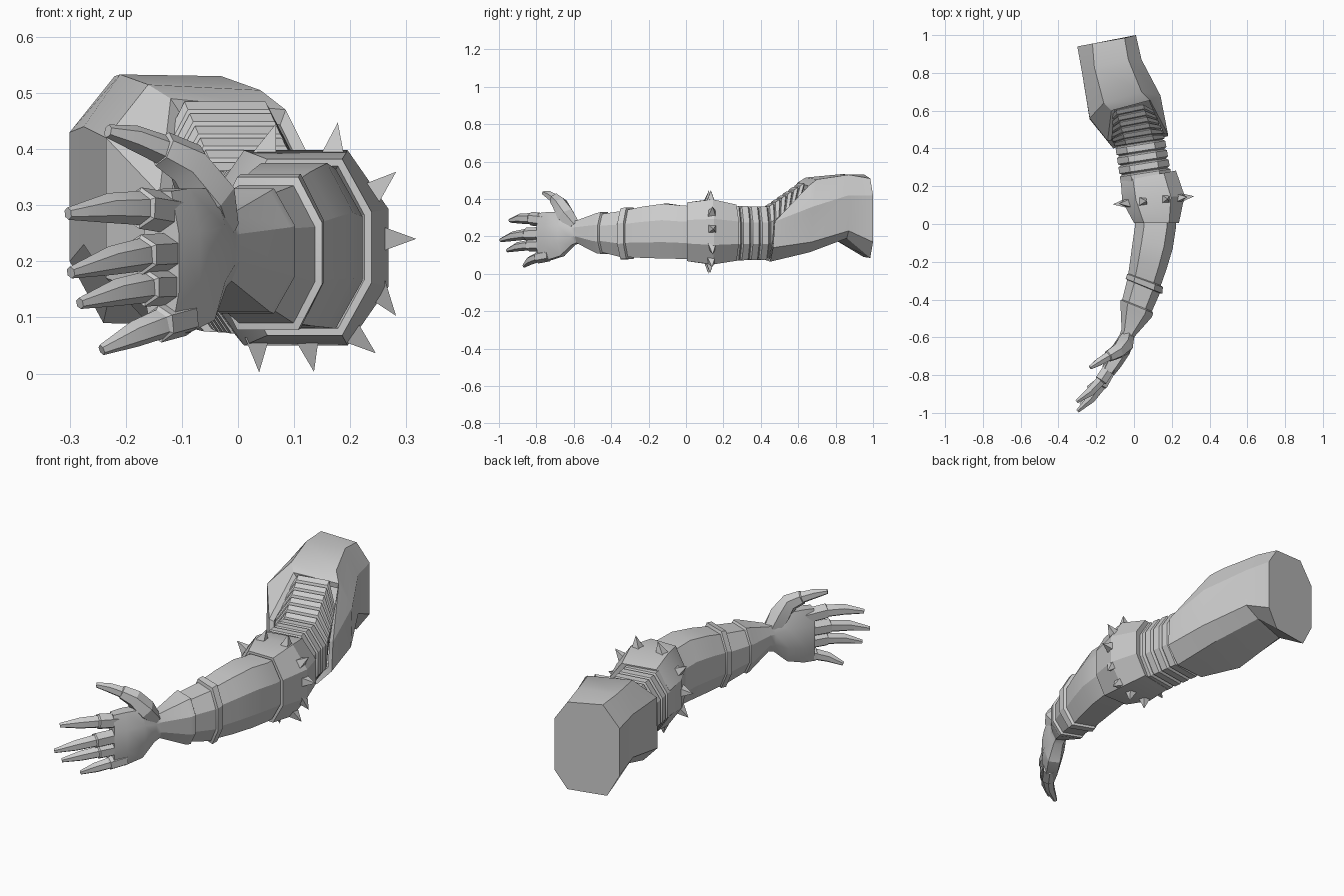
import bpy, bmesh, math
from mathutils import Vector

if "Cube" in bpy.data.objects:
    bpy.data.objects.remove(bpy.data.objects["Cube"])

grey = bpy.data.materials.new("plain_grey")
grey.diffuse_color = (0.6, 0.6, 0.6, 1)
grey.use_nodes = True
grey.node_tree.nodes["Principled BSDF"].inputs["Base Color"].default_value = grey.diffuse_color


def finish(name, bm, angle=24):
    bmesh.ops.recalc_face_normals(bm, faces=bm.faces)
    me = bpy.data.meshes.new(name)
    bm.to_mesh(me)
    bm.free()
    ob = bpy.data.objects.new(name, me)
    bpy.context.collection.objects.link(ob)
    me.materials.append(grey)
    bpy.ops.object.select_all(action='DESELECT')
    ob.select_set(True)
    bpy.context.view_layer.objects.active = ob
    bpy.ops.object.shade_smooth_by_angle(angle=math.radians(angle))
    return ob


def loft(name, rings):
    """Skin a list of closed rings and cap both ends."""
    bm = bmesh.new()
    loops = [[bm.verts.new(p) for p in ring] for ring in rings]
    for a, b in zip(loops, loops[1:]):
        for i in range(len(a)):
            j = (i + 1) % len(a)
            bm.faces.new((a[i], a[j], b[j], b[i]))
    bm.faces.new(loops[0])
    bm.faces.new(loops[-1])
    return finish(name, bm)


def octagon(lx, ly, rx, ry, z0, z1, lean=0.0, grow=0.0):
    """Chamfered upright ring from its left and right edges; lean tips the top back."""
    l, r = Vector((lx, ly, 0)), Vector((rx, ry, 0))
    side = (r - l).normalized() * grow
    l, r, z0, z1 = l - side, r + side, z0 - grow, z1 + grow
    uv = [(.22, 0), (.78, 0), (1, .3), (1, .7), (.78, 1), (.22, 1), (0, .7), (0, .3)]
    return [l.lerp(r, u) + Vector((0, lean * (2 * v - 1), z0 + (z1 - z0) * v)) for u, v in uv]


def digit(name, pts, radii, sides=6, tall=1.0):
    """Tapered finger along a path."""
    pts = [Vector(p) for p in pts]
    rings = []
    for i, p in enumerate(pts):
        d = (pts[min(i + 1, len(pts) - 1)] - pts[max(i - 1, 0)]).normalized()
        across = d.cross(Vector((0, 0, 1))).normalized()
        up = across.cross(d)
        rings.append([p + (across * math.cos(a) + up * math.sin(a) * tall) * radii[i]
                      for a in (2 * math.pi * (k + .5) / sides for k in range(sides))])
    return loft(name, rings)


# upper arm sleeve: notched front edge, flared back end
front = [(-.06, .42, .075), (.11, .45, .065), (.18, .465, .14), (.18, .475, .28),
         (.085, .655, .47), (-.12, .60, .49), (-.14, .44, .32), (-.11, .40, .13)]
middle = [(-.17, .57, .10), (.06, .66, .115), (.14, .67, .17), (.14, .68, .36),
          (.04, .70, .505), (-.16, .64, .515), (-.235, .56, .42), (-.235, .555, .17)]
narrow = [(-.22, .80, .18), (-.04, .86, .19), (.04, .87, .23), (.04, .87, .42),
          (-.03, .87, .53), (-.21, .83, .533), (-.275, .80, .44), (-.275, .80, .23)]
back = [(-.24, .95, .09), (-.05, .985, .085), (.01, 1, .17), (.01, 1, .42),
        (-.05, .985, .51), (-.22, .955, .53), (-.30, .94, .43), (-.30, .94, .20)]
mid = sum((Vector(p) for p in front), Vector()) / 8
inner = [(mid.x + (x - mid.x) * .86, y + .005, mid.z + (z - mid.z) * .88) for x, y, z in front]
deep = [(x - .02, y + .07, z + .01) for x, y, z in inner]
loft("upper_arm_sleeve", [deep, inner, front, middle, narrow, back])

# ribbed elbow: straight bands, then bands fanning up into the sleeve notch
ribs = []


def rib(start, end, n):
    for i in range(n):
        for f, g in ((0, -.008), (.15, .004), (.8, .004), (.95, -.008)):
            t = (i + f) / n
            ribs.append(octagon(*[a + (b - a) * t for a, b in zip(start, end)], grow=g))


bend = (-.095, .41, .16, .45, .08, .355, 0)
rib((-.065, .21, .195, .25, .075, .36, 0), bend, 4)
rib(bend, (-.15, .52, .10, .575, .12, .485, .075), 6)
loft("ribbed_elbow", ribs)

# wide cuff with a recessed front opening
loft("spiked_cuff", [
    octagon(.02, .04, .215, .04, .09, .36),
    octagon(.012, .005, .225, .005, .08, .37),
    octagon(0, .005, .238, .005, .068, .382),
    octagon(-.062, .12, .268, .15, .05, .398),
    octagon(-.07, .225, .222, .283, .07, .37),
    octagon(-.06, .225, .21, .28, .08, .36)])

# spikes around the cuff: (x, z) of the foot, then the outward direction
spots = [(.05, .395, .35, 1), (.17, .395, .15, 1), (.242, .325, .75, .65),
         (.265, .24, 1, 0), (.25, .145, .6, -.8), (.205, .07, .6, -.5),
         (.125, .055, .2, -1), (.035, .055, .05, -1),
         (-.038, .325, -.8, .6), (-.06, .23, -1, 0), (-.045, .14, -.8, -.6)]
bm = bmesh.new()
for x, z, dx, dz in spots:
    d = Vector((dx, .1 * dx, dz)).normalized()
    foot = Vector((x, .115 + .1 * x, z)) - d * .01
    a = Vector((0, 1, 0))
    a = (a - d * a.dot(d)).normalized()
    b = d.cross(a)
    base = [bm.verts.new(foot + (a * s + b * t) * .022) for s, t in ((1, 1), (-1, 1), (-1, -1), (1, -1))]
    tip = bm.verts.new(foot + d * .063)
    bm.faces.new(base)
    for i in range(4):
        bm.faces.new((base[i], base[(i + 1) % 4], tip))
finish("cuff_spikes", bm)

# forearm with an overlapping flange, a glove cuff, and the hand down to the knuckles
loft("forearm_and_hand", [octagon(*r) for r in (
    (.005, .05, .22, .05, .08, .362),
    (.004, -.02, .222, -.02, .08, .365),
    (-.005, -.08, .205, -.13, .082, .375),
    (-.02, -.19, .172, -.24, .085, .36),
    (-.03, -.262, .142, -.325, .09, .343),
    (-.036, -.265, .153, -.335, .08, .356),
    (-.044, -.29, .150, -.368, .078, .35),
    (-.036, -.295, .137, -.367, .09, .335),
    (-.062, -.40, .095, -.462, .115, .32),
    (-.070, -.402, .102, -.472, .107, .33),
    (-.072, -.42, .093, -.495, .11, .325),
    (-.066, -.555, .004, -.595, .165, .285),
    (-.075, -.585, -.005, -.62, .155, .285),
    (-.11, -.64, -.022, -.685, .095, .33),
    (-.15, -.71, -.068, -.755, .073, .33),
    (-.168, -.755, -.105, -.80, .07, .325))])

# fingers: short glove sleeve, then a tapering tip section
fingers = {"index": ((-.115, -.74, .285), (-.303, -.94, .285), .037),
           "middle": ((-.115, -.75, .215), (-.298, -.99, .18), .036),
           "ring": ((-.115, -.75, .155), (-.282, -.955, .125), .034),
           "little": ((-.095, -.73, .10), (-.243, -.865, .042), .033)}
for name, (a, b, r) in fingers.items():
    a, b = Vector(a), Vector(b)
    arch = Vector((.012, -.012, .01))
    path = [a, a.lerp(b, .38) + arch, a.lerp(b, .385) + arch, a.lerp(b, .68) + arch, b]
    digit(name + "_finger", path, [r, r, r * .82, r * .72, r * .3])

# thumb rising from the side of the palm
digit("thumb", [(-.035, -.60, .255), (-.055, -.645, .315), (-.09, -.675, .375),
                (-.135, -.70, .40), (-.137, -.701, .40), (-.185, -.73, .42), (-.232, -.76, .432)],
      [.038, .052, .042, .033, .027, .023, .012])
